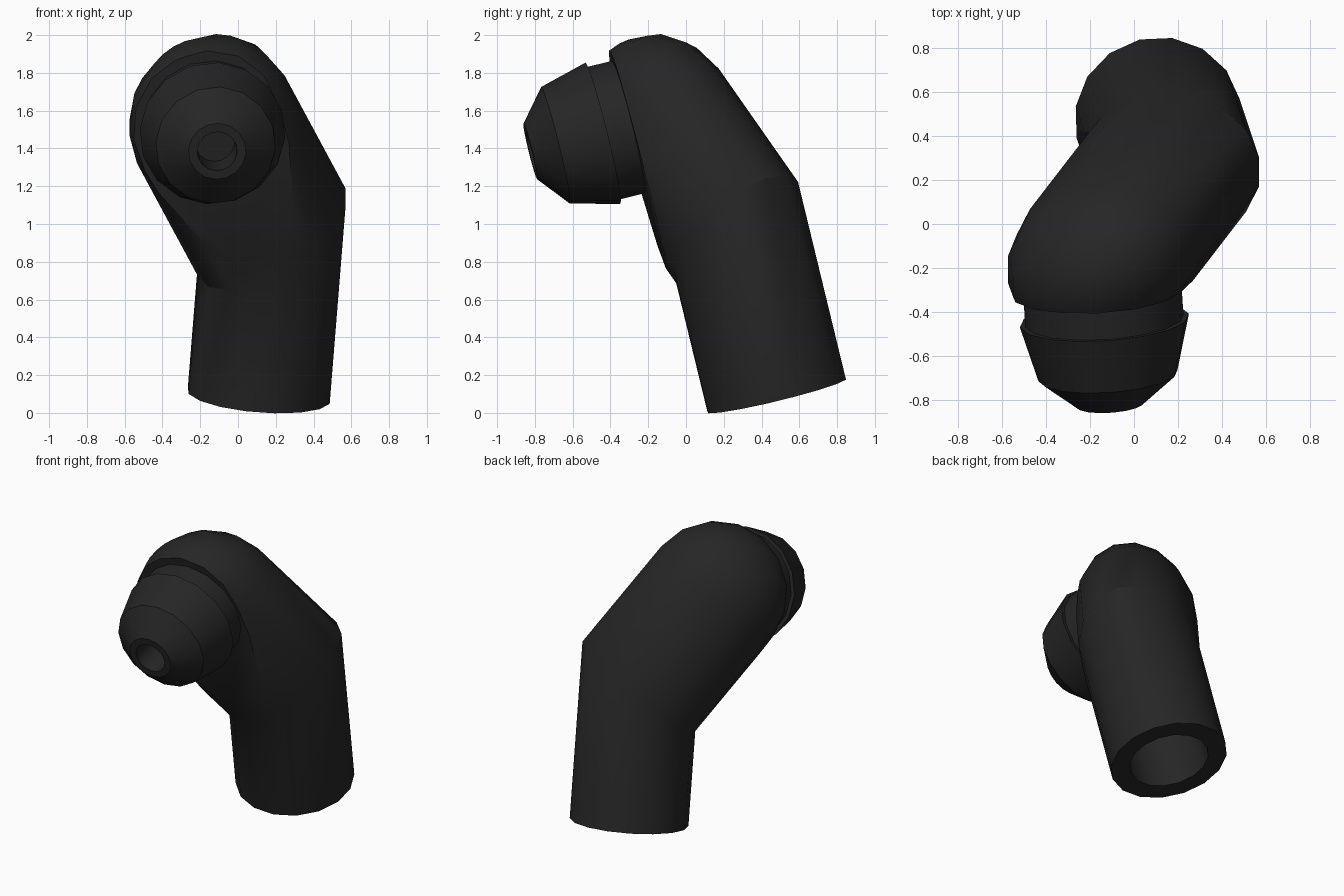
import bpy, bmesh, math
from mathutils import Vector

if "Cube" in bpy.data.objects:
    bpy.data.objects.remove(bpy.data.objects["Cube"])

SIDES = 16

black = bpy.data.materials.new("matte_black")
black.diffuse_color = (0.019, 0.019, 0.019, 1)
black.use_nodes = True
black.node_tree.nodes["Principled BSDF"].inputs["Base Color"].default_value = black.diffuse_color

# Main directions: lower tube axis, upper tube axis, nozzle axis
low = Vector((0.078, -0.235, 0.969)).normalized()
up = Vector((-0.404, -0.524, 0.749)).normalized()
noz = Vector((0.063, -0.97, -0.24))
noz = (noz - low * noz.dot(low)).normalized()
major = (low - up * low.dot(up)).normalized()
minor = up.cross(major)

base = Vector((0.11, 0.48, 0.092))
elbow = base + low * 0.89
head = elbow + up * 0.80
nozzle_centre = Vector((-0.135, -0.44, 1.48))
R_LOW = 0.382
R_MAJOR = R_LOW / low.dot(up)      # circle sheared by the elbow angle


def ring(bm, centre, a, b):
    return [bm.verts.new(centre + a * math.cos(t) + b * math.sin(t))
            for t in (2 * math.pi * i / SIDES for i in range(SIDES))]


def bridge(bm, r1, r2):
    for i in range(SIDES):
        j = (i + 1) % SIDES
        bm.faces.new((r1[i], r1[j], r2[j], r2[i]))


def finish(bm, name):
    bmesh.ops.recalc_face_normals(bm, faces=bm.faces)
    me = bpy.data.meshes.new(name)
    bm.to_mesh(me)
    bm.free()
    me.materials.append(black)
    ob = bpy.data.objects.new(name, me)
    bpy.context.collection.objects.link(ob)
    bpy.ops.object.select_all(action='DESELECT')
    ob.select_set(True)
    bpy.context.view_layer.objects.active = ob
    bpy.ops.object.shade_smooth_by_angle(angle=math.radians(32))
    return ob


# Bent body: hollow lower tube, angled upper tube, rounded head, flat front
bm = bmesh.new()
side = (major - low * major.dot(low)).normalized()
rings = []
for depth, r in ((0.85, 0.26), (0, 0.26), (0, R_LOW)):
    rings.append(ring(bm, base + low * depth, side * r, minor * r))
rings.append(ring(bm, elbow, major * R_MAJOR, minor * R_LOW))
for k in range(4):
    f = math.radians(22.5 * k)
    rings.append(ring(bm, head + up * 0.45 * math.sin(f),
                      major * R_MAJOR * math.cos(f), minor * R_LOW * math.cos(f)))
for r1, r2 in zip(rings, rings[1:]):
    bridge(bm, r1, r2)
bm.faces.new(rings[0])
tip = bm.verts.new(head + up * 0.45)
for i in range(SIDES):
    bm.faces.new((rings[-1][i], rings[-1][(i + 1) % SIDES], tip))
bmesh.ops.bisect_plane(bm, geom=bm.verts[:] + bm.edges[:] + bm.faces[:],
                       plane_co=nozzle_centre - noz * 0.139, plane_no=noz,
                       clear_outer=True)
bmesh.ops.holes_fill(bm, edges=[e for e in bm.edges if e.is_boundary], sides=0)
finish(bm, "bent_tube_body")


# Turned parts along the nozzle axis: (distance, radius) profiles
def lathe(name, profile):
    bm = bmesh.new()
    a = low
    b = noz.cross(a)
    rs = [ring(bm, nozzle_centre + noz * d, a * r, b * r) for d, r in profile]
    for r1, r2 in zip(rs, rs[1:]):
        bridge(bm, r1, r2)
    bm.faces.new(rs[0])
    bm.faces.new(rs[-1])
    finish(bm, name)


lathe("nozzle_neck", [(-0.2, 0.362), (0.02, 0.362)])
lathe("nozzle_cap", [(0, 0.387), (0.26, 0.318), (0.396, 0.153),
                     (0.396, 0.106), (0.19, 0.106)])
